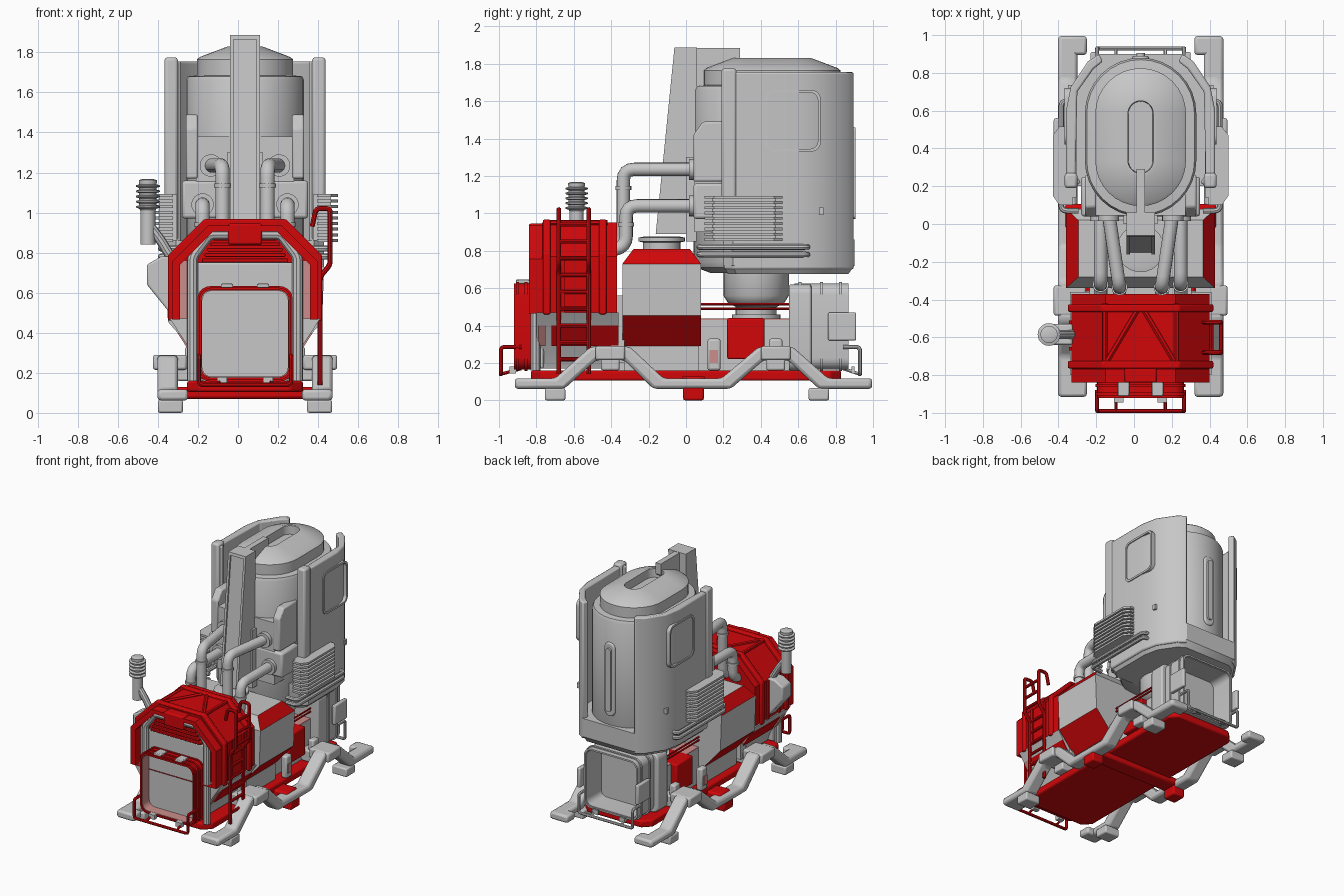
import bpy, bmesh, math
from mathutils import Vector

if "Cube" in bpy.data.objects:
    bpy.data.objects.remove(bpy.data.objects["Cube"], do_unlink=True)

AXIS_X = 0.035  # the machine's centre line
parts = []

def material(name, colour):
    m = bpy.data.materials.new(name)
    m.use_nodes = True
    m.diffuse_color = (*colour, 1)
    bsdf = next(n for n in m.node_tree.nodes if n.type == 'BSDF_PRINCIPLED')
    bsdf.inputs["Base Color"].default_value = (*colour, 1)
    bsdf.inputs["Roughness"].default_value = 0.6
    return m

GREY = material("light grey", (0.57, 0.57, 0.57))
RED = material("red", (0.64, 0.002, 0.003))
PALE = material("pale red", (0.6, 0.27, 0.26))

def loft(name, sections, mat, mirror=False, bevel=0, closed=False):
    """Skin a list of equal-length loops."""
    bm = bmesh.new()
    rings = [[bm.verts.new(p) for p in s] for s in sections]
    pairs = list(zip(rings, rings[1:] + rings[:1]))
    for a, b in pairs if closed else pairs[:-1]:
        for i in range(len(a)):
            j = (i + 1) % len(a)
            bm.faces.new((a[i], a[j], b[j], b[i]))
    if not closed:
        bm.faces.new(rings[0])
        bm.faces.new(rings[-1])
    bmesh.ops.recalc_face_normals(bm, faces=bm.faces)
    me = bpy.data.meshes.new(name)
    bm.to_mesh(me)
    bm.free()
    me.materials.append(mat)
    ob = bpy.data.objects.new(name, me)
    bpy.context.collection.objects.link(ob)
    if bevel:
        b = ob.modifiers.new("Bevel", 'BEVEL')
        b.width, b.segments, b.limit_method = bevel, 2, 'ANGLE'
    if mirror:
        ob.modifiers.new("Mirror", 'MIRROR')
    parts.append(ob)
    return ob

def place(pts, axis, d):
    if axis == 'x':
        return [(d, u, v) for u, v in pts]
    if axis == 'y':
        return [(u, d, v) for u, v in pts]
    return [(u, v, d) for u, v in pts]

def prism(name, pts, axis, a, b, mat, **kw):
    return loft(name, [place(pts, axis, a), place(pts, axis, b)], mat, **kw)

def box(name, x0, x1, y0, y1, z0, z1, mat, **kw):
    return prism(name, [(x0, y0), (x1, y0), (x1, y1), (x0, y1)], 'z', z0, z1, mat, **kw)

def ring(name, outer, inner, axis, a, b, mat, **kw):
    return loft(name, [place(outer, axis, a), place(outer, axis, b),
                       place(inner, axis, b), place(inner, axis, a)], mat, closed=True, **kw)

def symmetric(half):
    return half + [(-u, v) for u, v in reversed(half)]

def rounded(u0, u1, v0, v1, r, n=5):
    pts = []
    for q, (u, v) in enumerate([(u1 - r, v1 - r), (u0 + r, v1 - r), (u0 + r, v0 + r), (u1 - r, v0 + r)]):
        for i in range(n + 1):
            t = math.pi / 2 * (q + i / n)
            pts.append((u + r * math.cos(t), v + r * math.sin(t)))
    return pts

def lathe(name, profile, x, y, mat, n=28):
    angles = [math.tau * i / n for i in range(n)]
    return loft(name, [[(x + r * math.cos(t), y + r * math.sin(t), z) for t in angles]
                       for r, z in profile], mat)

def fillet(pts, r):
    pts = [Vector(p) for p in pts]
    out = [pts[0]]
    for a, b, c in zip(pts, pts[1:], pts[2:]):
        p, q = b + (a - b).normalized() * r, b + (c - b).normalized() * r
        out += [p * (1 - t) ** 2 + b * 2 * t * (1 - t) + q * t * t for t in (0, .25, .5, .75, 1)]
    return out + [pts[-1]]

def tube(name, pts, r, mat, n=10, bend=0.0, **kw):
    pts = fillet(pts, bend) if bend else [Vector(p) for p in pts]
    sections, normal = [], None
    for i, p in enumerate(pts):
        t = (pts[min(i + 1, len(pts) - 1)] - pts[max(i - 1, 0)]).normalized()
        normal = t.orthogonal() if normal is None else normal - t * normal.dot(t)
        normal.normalize()
        side = t.cross(normal)
        sections.append([p + r * (normal * math.cos(math.tau * k / n) + side * math.sin(math.tau * k / n))
                         for k in range(n)])
    return loft(name, sections, mat, **kw)

def stadium(w, z, n=16, spread=0.125, yc=0.46):
    arc = [math.pi * i / n for i in range(n + 1)]
    return ([(w * math.cos(t), yc + spread + w * math.sin(t), z) for t in arc] +
            [(-w * math.cos(t), yc - spread - w * math.sin(t), z) for t in arc])

# Base sled, side legs and feet
prism("base_plate", symmetric([(.23, -.83), (.29, -.77), (.29, .77), (.23, .83)]), 'z', .105, .16, RED, bevel=.012)
leg_top = [(-.915, .118), (-.7, .118), (-.51, .287), (-.3, .287), (-.12, .118),
           (.19, .118), (.39, .287), (.57, .287), (.76, .118), (.995, .118)]
leg_under = [(-.915, .062), (-.65, .062), (-.48, .215), (-.33, .215), (-.175, .062),
             (.24, .062), (.415, .215), (.545, .215), (.71, .062), (.995, .062)]
prism("side_leg", leg_top + leg_under[::-1], 'x', .335, .438, GREY, mirror=True, bevel=.018)
for y0, y1 in ((-.915, -.815), (.895, .995)):
    box("leg_end", .285, .43, y0, y1, .062, .118, GREY, mirror=True, bevel=.015)
for y in (-.7, .71):
    box("foot_pad", .31, .435, y - .055, y + .055, 0, .065, GREY, mirror=True, bevel=.01)
for y in (-.405, .48):
    box("leg_clamp", .29, .46, y - .08, y + .08, .215, .29, GREY, mirror=True, bevel=.012)
    box("leg_brace", .2, .34, y - .05, y + .05, .16, .25, GREY, mirror=True, bevel=.01)
box("cross_beam", -.4, .4, -.025, .105, .07, .13, RED, bevel=.015)
box("cross_foot", .33, .43, -.015, .095, 0, .075, RED, mirror=True, bevel=.01)
box("engine_core", -.2, .2, -.37, .56, .15, .43, GREY)
box("core_bulkhead", -.27, .27, -.4, -.33, .2, .56, GREY)
box("deck_plate", -.2, .2, .08, .55, .43, .438, PALE)
box("side_tank", -.25, .25, .22, .42, .22, .44, RED, bevel=.01)
for y in (.15, .48):
    box("deck_post", .25, .3, y - .035, y + .035, .16, .33, GREY, mirror=True, bevel=.012)
box("deck_valve", .28, .306, .125, .17, .2, .27, PALE, mirror=True)
for z in (.49, .515):
    tube("deck_rail", [(.2, .06, z), (.2, .58, z)], .007, RED, n=6, mirror=True)

# Front engine hood
def arch(w, top, low, cut=.18):
    return symmetric([(w, low), (w, top - cut), (w - cut, top)])

prism("engine_lower_body", symmetric([(.2, .17), (.225, .24), (.375, .47)]), 'y', -.8, -.36, GREY)
stripe = [(.329, .4), (.338, .4), (.267, .29), (.258, .29)]
prism("engine_stripe", stripe, 'y', -.72, -.36, RED, mirror=True)
prism("engine_side_patch", stripe, 'y', -.79, -.75, PALE, mirror=True)
prism("hood", arch(.365, .95, .465), 'y', -.77, -.37, RED)
ring("hood_front", arch(.365, .935, .465), arch(.325, .905, .465, .165), 'y', -.84, -.76, RED)
box("hood_inner_lining", .285, .325, -.778, -.765, .47, .76, PALE, mirror=True)
for y in (-.745, -.445):
    prism("hood_rib", arch(.385, .967, .46), 'y', y - .02, y + .02, RED, bevel=.008)
for y in (-.66, -.52):
    box("hood_side_rib", .36, .378, y - .01, y + .01, .47, .77, RED, mirror=True)
tube("hood_truss", [(.18, -.73, .95), (.02, -.46, .95)], .014, RED, n=6, mirror=True)
tube("hood_edge_bar", [(.19, -.75, .95), (.19, -.42, .95)], .014, RED, n=6, mirror=True)
box("hood_notch", -.085, .085, -.84, -.76, .84, .945, RED, bevel=.01)
tube("front_arch", [(.262, -.805, .16), (.262, -.805, .78), (.18, -.805, .89), (.08, -.805, .89)], .027, GREY,
     bend=.025, mirror=True)
box("front_fascia", -.25, .25, -.8, -.76, .17, .75, GREY, bevel=.01)
for i in range(5):
    w = .215 - i * .014
    box("grille_slat", -w, w, -.815, -.765, .752 + i * .027, .77 + i * .027, RED, bevel=.004)

# Front hatch and open rear hatch
def drum(name, y_in, y_out, y_recess, mat, lining):
    outer, inner = rounded(-.23, .23, .165, .625, .06), rounded(-.218, .218, .177, .613, .05)
    ring(name + "_frame", outer, inner, 'y', y_in, y_out, mat)
    prism(name + "_panel", inner, 'y', y_in, y_recess, GREY)
    ring(name + "_lining", rounded(-.22, .22, .175, .615, .05), rounded(-.214, .214, .181, .609, .048),
         'y', y_recess, y_out * .99, lining)
    wide = rounded(-.238, .238, .157, .633, .065)
    for k in (.1, .5, .85):
        y = y_in + (y_out - y_in) * k
        ring(name + "_rib", wide, inner, 'y', y - .008, y + .008, mat)

drum("front_hatch", -.79, -.92, -.83, RED, PALE)
drum("rear_hatch", .58, .87, .68, GREY, GREY)
box("hatch_top_latch", .06, .12, -.91, -.83, .625, .645, GREY, mirror=True, bevel=.005)
prism("rear_housing", rounded(-.265, .265, .16, .62, .05), 'y', .55, .67, GREY, bevel=.01)
box("rear_side_latch", .235, .265, .76, .91, .32, .47, GREY, mirror=True, bevel=.008)
for s, mat in ((-1, RED), (1, GREY)):
    y0, y1 = (-.88, -.99) if s < 0 else (.84, .93)
    tube("end_step", [(.23, y0, .285), (.23, y1, .285), (.23, y1, .14), (0, y1, .14)], .011, mat, n=8,
         bend=.02, mirror=True)
    tube("step_brace", [(.13, y1, .14), (.13, y0, .17)], .009, mat, n=6, mirror=True)
    box("hatch_hinge", .09, .14, min(y0, y1) + .045, max(y0, y1) - .03, .145, .18, GREY, mirror=True)

# Middle fuel module, sloped panels red
levels = [(.24, -.34, .08, .29), (.385, -.34, .08, .455), (.395, -.34, .08, .73), (.33, -.28, .02, .81)]
module = loft("fuel_module", [[(-w, a, z), (w, a, z), (w, b, z), (-w, b, z)] for w, a, b, z in levels], GREY)
module.data.materials.append(RED)
for f in module.data.polygons:
    f.material_index = int(abs(f.normal.x) > .5 and abs(f.normal.z) > .1)
lathe("fuel_cap", [(.1, .8), (.1, .845), (.125, .85), (.125, .87), (.1, .875)], 0, -.13, GREY)
box("module_skirt", -.235, .235, -.33, .07, .16, .3, GREY)

# Tower capsule with slotted dome
levels = [(.2, .68), (.28, .71), (.295, .74), (.295, 1.66), (.285, 1.68), (.24, 1.685), (.24, 1.765),
          (.225, 1.777), (.085, 1.83), (.067, 1.83), (.064, 1.765)]
loft("tower_capsule", [stadium(w, z) for w, z in levels], GREY)
lathe("tower_neck", [(.11, .4), (.11, .5), (.15, .52), (.175, .56), (.175, .7)], 0, .375, GREY)
lathe("neck_collar", [(.13, .43), (.13, .46)], 0, .375, GREY)

# Tower outer shell
shell = [(.345, .2), (.395, .25), (.395, .6), (.37, .725), (.28, .86), (.22, .9)]
inner = [(.2, .86), (.25, .82), (.335, .7), (.345, .26), (.315, .22)]
prism("shell_side", shell + inner, 'z', .7, 1.755, GREY, mirror=True, bevel=.01)
loft("shell_base", [place(symmetric([(x * k, .5 + (y - .5) * k) for x, y in shell]), 'z', z)
                    for k, z in ((.92, .675), (1, .72), (1, .86))], GREY)
box("shell_front_post", .335, .402, .19, .27, .86, 1.775, GREY, mirror=True, bevel=.015)
ring("shell_window", rounded(.42, .72, 1.33, 1.66, .05), rounded(.435, .705, 1.345, 1.645, .04),
     'x', .36, .402, GREY, mirror=True)
box("shell_latch", .36, .385, .71, .735, .99, 1.03, GREY, mirror=True)
prism("rear_grip", rounded(-.045, .045, .93, 1.5, .044), 'y', .86, .89, GREY, bevel=.01)
prism("rear_grip_bar", rounded(-.022, .022, .97, 1.46, .021), 'y', .88, .905, GREY)

# Pipe manifolds and pipes
box("lower_manifold", .06, .315, .04, .25, .97, 1.16, GREY, mirror=True, bevel=.015)
prism("upper_manifold", [(.04, 1.17), (.04, 1.42), (.09, 1.49), (.26, 1.49), (.26, 1.17)],
      'x', .235, .295, GREY, mirror=True, bevel=.01)
box("manifold_plate", -.245, .245, .045, .2, .9, 1.38, GREY)
for x_in, x_out, z, y in ((.17, .112, 1.235, -.335), (.212, .212, 1.04, -.32)):
    tube("pipe", [(x_in, .06, z), (x_out, y, z), (x_out, y, .82), (x_out, -.42, .8)], .036, GREY, n=14,
         bend=.06, mirror=True)
    tube("pipe_flange", [(x_in, .07, z), (x_in, .015, z)], .056, GREY, n=18, mirror=True)
    tube("pipe_collar", [(x_out, y, z - .09), (x_out, y, z - .11)], .043, GREY, n=14, mirror=True)

# Mast with recessed face and rear arm
prism("mast", [(-.15, .89), (.05, .89), (.06, 1.885), (-.05, 1.885)], 'x', -.06, .06, GREY)
prism("mast_cheek", [(-.162, .89), (.05, .89), (.06, 1.885), (-.062, 1.885)], 'x', .057, .075, GREY, mirror=True)
prism("mast_cap", [(-.065, 1.865), (.06, 1.865), (.06, 1.887), (-.062, 1.887)], 'x', -.075, .075, GREY)
prism("mast_arm", [(.05, 1.6), (.29, 1.8), (.29, 1.885), (.05, 1.885)], 'x', -.022, .022, GREY)
box("mast_mount", -.09, .09, .0, .1, .85, 1.3, GREY)

# Side radiators
fin = [(.36, .1), (.43, .1), (.465, .15), (.465, .47), (.43, .515), (.36, .515)]
for i in range(9):
    prism("radiator_fin", fin, 'z', .853 + i * .0282, .868 + i * .0282, GREY, mirror=True)
box("radiator_core", .34, .43, .14, .48, .86, 1.09, GREY, mirror=True)
for z in (.78, .82):
    tube("coolant_line", [(.33, .07, z), (.42, .07, z), (.42, .65, z), (.37, .65, z)], .015, GREY, n=8,
         bend=.03, mirror=True)

# Exhaust stack on the right side
prism("exhaust_bracket", [(-.36, .48), (-.49, .64), (-.49, .74), (-.42, .78), (-.36, .78)], 'y', -.64, -.53, GREY,
      bevel=.01)
tube("exhaust_arm", [(-.36, -.585, .76), (-.42, -.585, .86), (-.48, -.585, .94)], .025, GREY, bend=.03)
stack = [(.037, .84), (.037, 1.01)]
for i in range(5):
    z = 1.025 + i * .026
    stack += [(.043, z - .006), (.06, z), (.06, z + .007), (.043, z + .012)]
lathe("exhaust_stack", stack + [(.045, 1.15), (.045, 1.162), (.03, 1.167)], -.485, -.585, GREY)

# Ladder on the left side
for y in (-.68, -.52):
    tube("ladder_rail", [(.375, y, .14), (.375, y, .68), (.425, y, .74), (.425, y, 1.02), (.355, y, 1.02),
                         (.335, y, .93)], .013, RED, n=8, bend=.02)
for i in range(9):
    z = .22 + i * .09
    x = .375 if z < .7 else .425
    tube("ladder_rung", [(x, -.68, z), (x, -.52, z)], .011, RED, n=8)

# Centre everything and smooth the round surfaces
bpy.ops.object.select_all(action='DESELECT')
for ob in parts:
    ob.location.x = AXIS_X
    ob.select_set(True)
bpy.context.view_layer.objects.active = parts[0]
bpy.ops.object.shade_smooth_by_angle(angle=math.radians(32))
